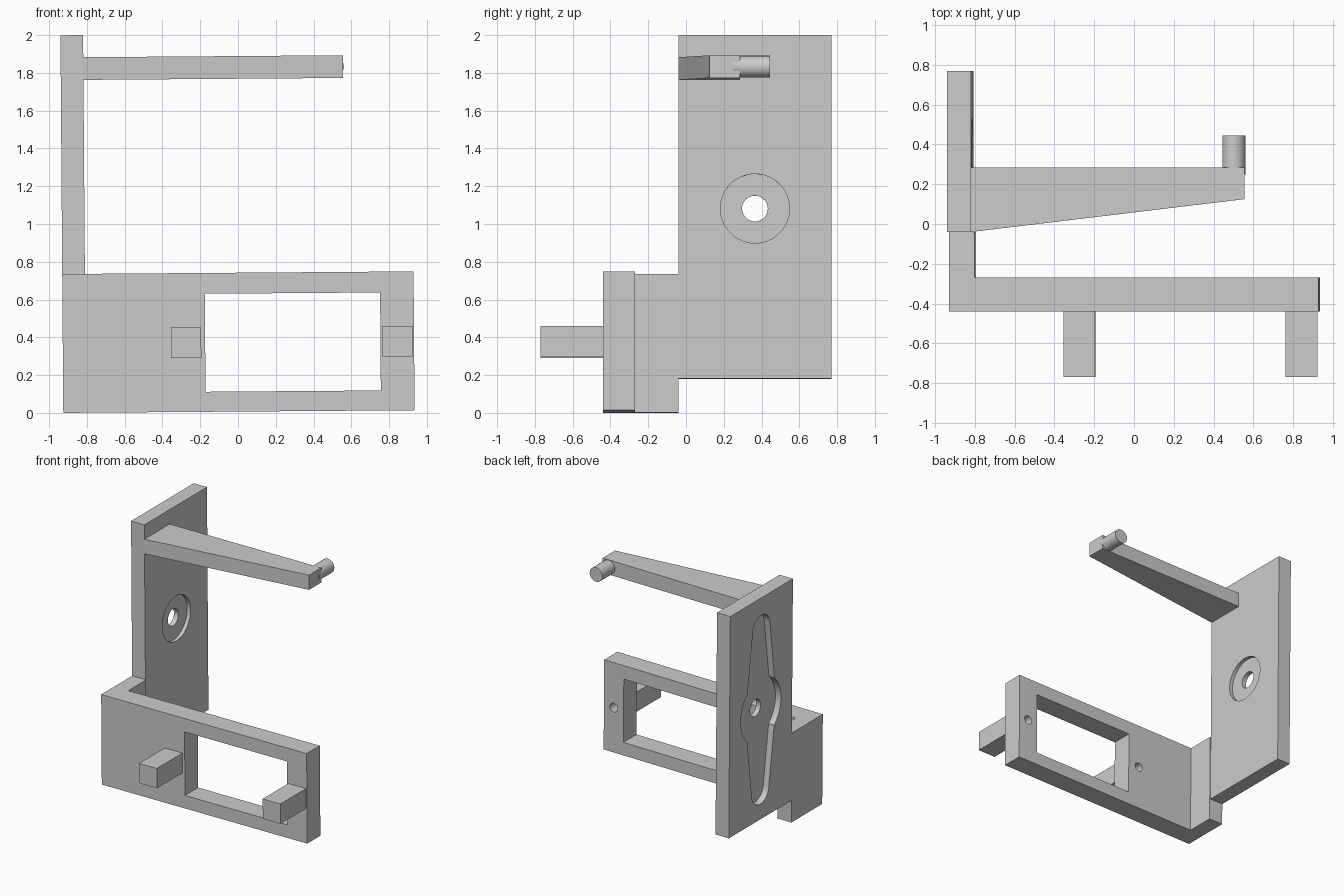
import bpy, bmesh, math
from mathutils import Matrix, Vector

default = bpy.data.objects.get("Cube")
if default:
    bpy.data.objects.remove(default, do_unlink=True)

grey = bpy.data.materials.new("light_grey")
grey.use_nodes = True
colour = (0.6, 0.6, 0.6, 1)
grey.diffuse_color = colour
grey.node_tree.nodes["Principled BSDF"].inputs["Base Color"].default_value = colour

# The whole bracket leans very slightly about the y axis
LEAN = Matrix.Rotation(-0.0075, 4, 'Y')


def prism(name, outline, axis, low, high):
    """Extrude a flat outline along an axis; the outline uses the other two axes in order."""
    def place(p, d):
        return Vector({'X': (d, *p), 'Y': (p[0], d, p[1]), 'Z': (*p, d)}[axis])
    bm = bmesh.new()
    face = bm.faces.new([bm.verts.new(place(p, low)) for p in outline])
    grown = bmesh.ops.extrude_face_region(bm, geom=[face])["geom"]
    shift = place((0, 0), high - low)
    bmesh.ops.translate(bm, vec=shift, verts=[v for v in grown if isinstance(v, bmesh.types.BMVert)])
    bmesh.ops.recalc_face_normals(bm, faces=bm.faces)
    mesh = bpy.data.meshes.new(name)
    bm.to_mesh(mesh)
    bm.free()
    mesh.materials.append(grey)
    obj = bpy.data.objects.new(name, mesh)
    bpy.context.collection.objects.link(obj)
    return obj


def rect(a0, a1, b0, b1):
    return [(a0, b0), (a1, b0), (a1, b1), (a0, b1)]


def arc(centre, radius, start, end, steps):
    angles = [math.radians(start + (end - start) * i / steps) for i in range(steps + 1)]
    return [(centre[0] + radius * math.cos(a), centre[1] + radius * math.sin(a)) for a in angles]


def circle(centre, radius, steps=48):
    return arc(centre, radius, 0, 360, steps)[:-1]


def cut(target, cutters):
    for cutter in cutters:
        cutter.hide_render = True
        mod = target.modifiers.new("cut", 'BOOLEAN')
        mod.operation, mod.solver, mod.object = 'DIFFERENCE', 'EXACT', cutter
        bpy.context.view_layer.objects.active = target
        bpy.ops.object.modifier_apply(modifier=mod.name)
        bpy.data.objects.remove(cutter, do_unlink=True)


parts = []
OUTER, INNER = -0.925, -0.805

# Front frame with its side return, as one L-shaped extrusion
frame = prism("front_frame", [(OUTER, -0.44), (0.935, -0.44), (0.935, -0.27),
                              (-0.798, -0.27), (-0.798, -0.04), (OUTER, -0.04)], 'Z', 0.007, 0.742)
peg_centres = [(-0.272, 0.373), (0.846, 0.373)]
cut(frame, [prism("window_cutter", rect(-0.171, 0.757, 0.113, 0.632), 'Y', -0.6, -0.1)]
    + [prism("screw_cutter", circle(c, 0.036, 24), 'Y', -0.5, -0.2) for c in peg_centres])
parts.append(frame)

# Square pegs with blind screw holes
for side, (x, z) in zip(("right", "left"), peg_centres):
    peg = prism(side + "_peg", rect(x - 0.08, x + 0.08, z - 0.081, z + 0.081), 'Y', -0.77, -0.44)
    cut(peg, [prism("screw_cutter", circle((x, z), 0.036, 24), 'Y', -0.6, -0.4)])
    parts.append(peg)

# Tall side wall: round recess inside, two-armed recess outside, bore through
wall = prism("side_wall", rect(-0.04, 0.77, 0.187, 2.006), 'X', OUTER, INNER)
hub = (0.365, 1.088)
top, bottom = (hub[0], hub[1] + 0.665), (hub[0], hub[1] - 0.665)
horn = (arc(hub, 0.26, -48, 48, 16) + arc(top, 0.11, 5, 175, 16)
        + arc(hub, 0.26, 132, 228, 16) + arc(bottom, 0.11, 185, 355, 16))
cut(wall, [prism("horn_cutter", horn, 'X', OUTER - 0.1, OUTER + 0.05),
           prism("round_cutter", circle(hub, 0.183), 'X', INNER - 0.03, INNER + 0.1),
           prism("bore_cutter", circle(hub, 0.068), 'X', OUTER - 0.2, INNER + 0.2)])
parts.append(wall)

# Tapered arm and the round pin at its end
parts.append(prism("tapered_arm", [(INNER, -0.04), (0.569, 0.125), (0.569, 0.285), (INNER, 0.285)],
                   'Z', 1.769, 1.889))
parts.append(prism("round_pin", circle((0.516, 1.829), 0.058), 'Y', 0.25, 0.445))

for part in parts:
    part.data.transform(LEAN)
    bpy.ops.object.select_all(action='DESELECT')
    part.select_set(True)
    bpy.context.view_layer.objects.active = part
    bpy.ops.object.shade_smooth_by_angle(angle=math.radians(30))
